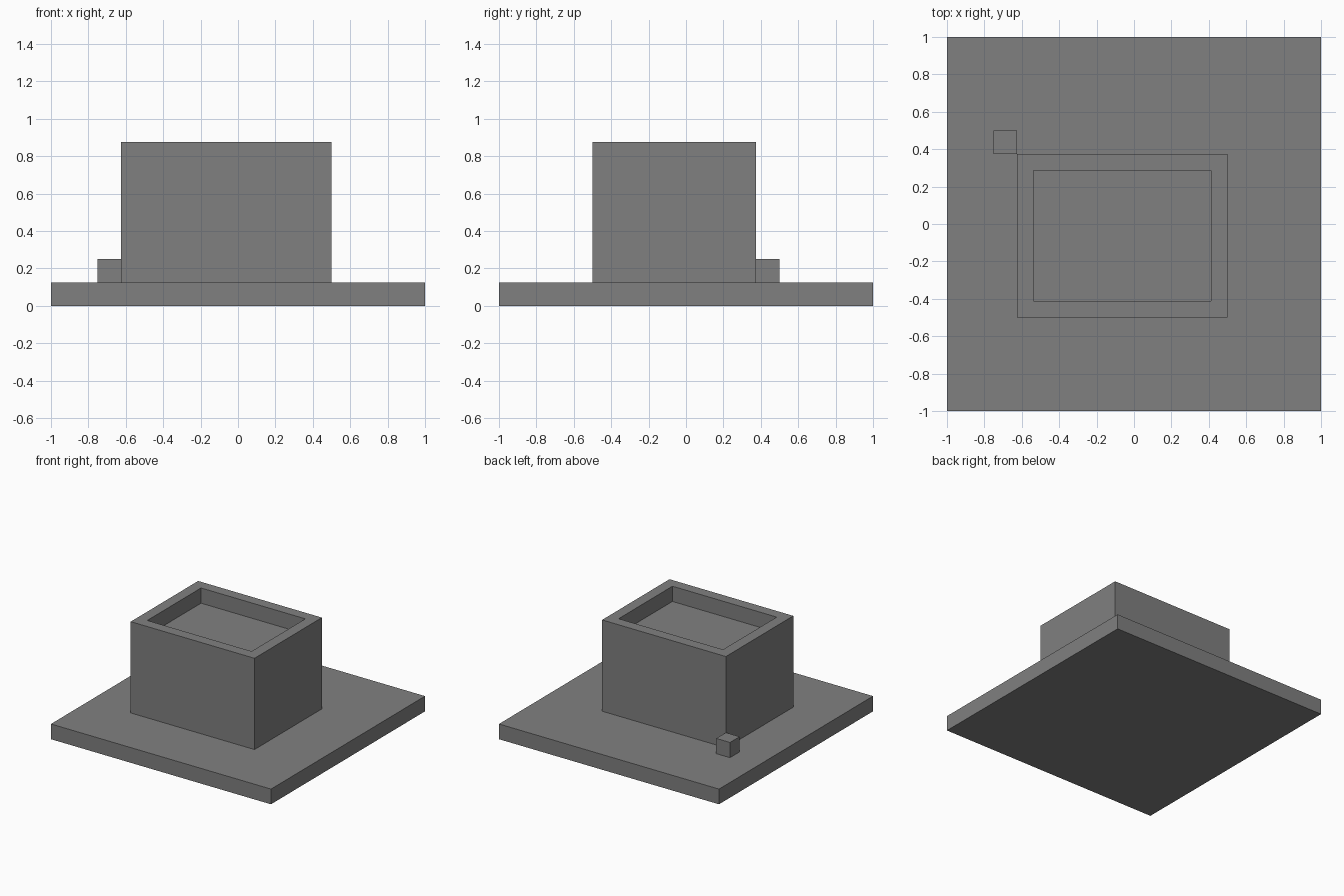
import bpy
import bmesh
from mathutils import Vector

cube = bpy.data.objects.get("Cube")
if cube:
    bpy.data.objects.remove(cube, do_unlink=True)

U = 0.125  # module size

grey = bpy.data.materials.new("mid_grey")
grey.use_nodes = True
colour = (0.216, 0.216, 0.216, 1)
grey.diffuse_color = colour
grey.node_tree.nodes["Principled BSDF"].inputs["Base Color"].default_value = colour


def box(name, low, high, recess=None):
    """Box between two corners in modules; recess = (rim width, depth) in the top."""
    low, high = Vector(low) * U, Vector(high) * U
    size, centre = high - low, (low + high) / 2
    bm = bmesh.new()
    bmesh.ops.create_cube(bm, size=1)
    for v in bm.verts:
        v.co = centre + v.co * size
    if recess:
        rim, depth = recess
        bm.normal_update()
        top = max(bm.faces, key=lambda f: f.normal.z)
        bmesh.ops.inset_region(bm, faces=[top], thickness=rim * U)
        floor = bmesh.ops.extrude_discrete_faces(bm, faces=[top])["faces"][0]
        bmesh.ops.translate(bm, verts=floor.verts, vec=(0, 0, -depth * U))
    bmesh.ops.recalc_face_normals(bm, faces=bm.faces)
    mesh = bpy.data.meshes.new(name)
    bm.to_mesh(mesh)
    bm.free()
    mesh.materials.append(grey)
    obj = bpy.data.objects.new(name, mesh)
    bpy.context.collection.objects.link(obj)
    return obj


# Ground slab, main block with sunken roof, small corner block
box("base_slab", (-8, -8, 0), (8, 8, 1))
box("main_block", (-5, -4, 1), (4, 3, 7), recess=(1, 1))
box("corner_block", (-6, 3, 1), (-5, 4, 2))
